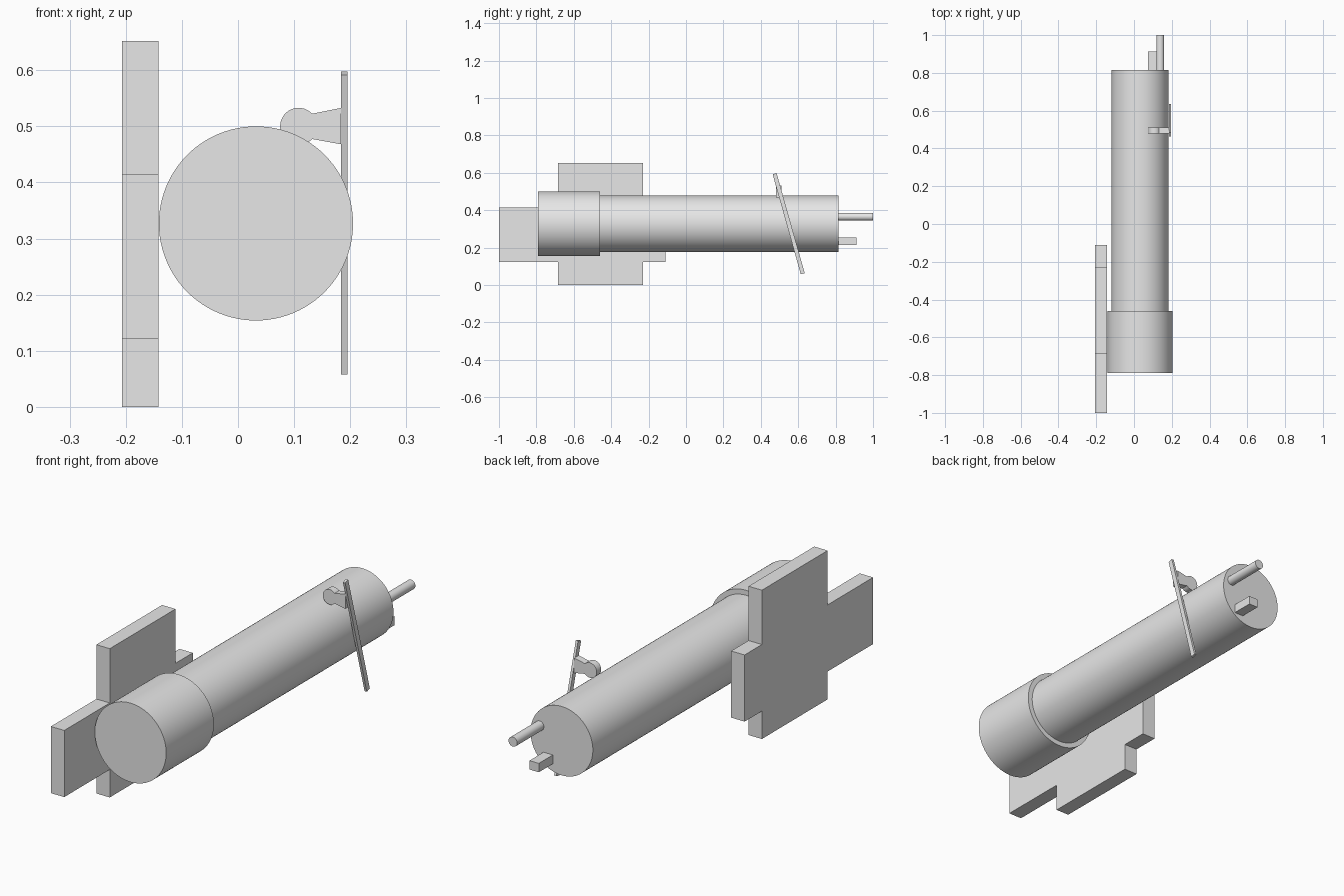
import bpy, bmesh, math
from mathutils import Vector

cube = bpy.data.objects.get("Cube")
if cube:
    bpy.data.objects.remove(cube, do_unlink=True)

# Single plain material
grey = bpy.data.materials.new("light_grey")
grey.use_nodes = True
COLOUR = (0.8, 0.8, 0.8, 1)
grey.diffuse_color = COLOUR
grey.node_tree.nodes["Principled BSDF"].inputs["Base Color"].default_value = COLOUR


def box(name, low, high, tilt=0):
    """Box between two corners, tilted about x."""
    low, high = Vector(low), Vector(high)
    bpy.ops.mesh.primitive_cube_add(size=1, location=(low + high) / 2)
    ob = bpy.context.object
    ob.name = name
    ob.scale = high - low
    ob.rotation_euler.x = tilt
    ob.data.materials.append(grey)
    return ob


def tube(name, x, z, radius, y0, y1, sides=96):
    """Smooth solid cylinder lying along y."""
    bpy.ops.mesh.primitive_cylinder_add(
        vertices=sides, radius=radius, depth=y1 - y0,
        location=(x, (y0 + y1) / 2, z), rotation=(math.pi / 2, 0, 0))
    ob = bpy.context.object
    ob.name = name
    ob.data.materials.append(grey)
    bpy.ops.object.shade_smooth_by_angle(angle=math.radians(30))
    return ob


def prism(name, points, axis, start, end):
    """Extrude a closed outline along x or y; points hold the other two axes."""
    def place(a, b):
        return (start, a, b) if axis == "x" else (a, start, b)
    bm = bmesh.new()
    face = bm.faces.new([bm.verts.new(place(*p)) for p in points])
    new = bmesh.ops.extrude_face_region(bm, geom=[face])["geom"]
    shift = Vector((end - start, 0, 0) if axis == "x" else (0, end - start, 0))
    bmesh.ops.translate(bm, vec=shift,
                        verts=[g for g in new if isinstance(g, bmesh.types.BMVert)])
    bmesh.ops.recalc_face_normals(bm, faces=bm.faces)
    mesh = bpy.data.meshes.new(name)
    bm.to_mesh(mesh)
    bm.free()
    ob = bpy.data.objects.new(name, mesh)
    bpy.context.collection.objects.link(ob)
    mesh.materials.append(grey)
    bpy.ops.object.select_all(action="DESELECT")
    ob.select_set(True)
    bpy.context.view_layer.objects.active = ob
    bpy.ops.object.shade_smooth_by_angle(angle=math.radians(20))
    return ob


# Barrel and wider front collar
AX, AZ = 0.032, 0.327
tube("main_barrel", AX, AZ, 0.151, -0.46, 0.815)
tube("front_collar", AX, AZ, 0.173, -0.79, -0.46)

# Cross-shaped side plate
Y0, Y1, Y2, Y3 = -1.0, -0.685, -0.23, -0.11
Z0, Z1, Z2, Z3 = 0.0, 0.122, 0.414, 0.652
prism("side_plate",
      [(Y0, Z1), (Y1, Z1), (Y1, Z0), (Y2, Z0), (Y2, Z1), (Y3, Z1),
       (Y3, Z2), (Y2, Z2), (Y2, Z3), (Y1, Z3), (Y1, Z2), (Y0, Z2)],
      "x", -0.207, -0.142)

# Rear pin and rear tab
tube("rear_pin", 0.139, 0.365, 0.021, 0.815, 1.0, 32)
box("rear_tab", (0.075, 0.815, 0.215), (0.12, 0.912, 0.254))

# Slanted thin lever
box("slanted_lever", (0.184, 0.538, 0.05), (0.195, 0.56, 0.605), math.radians(15.7))

# Round-ended grip joined to the lever
CX, CZ, R = 0.108, 0.5, 0.033
NECK = math.radians(43)
STEPS = 28
outline = []
for i in range(STEPS + 1):
    a = NECK + (2 * math.pi - 2 * NECK) * i / STEPS
    outline.append((CX + R * math.cos(a), CZ + R * math.sin(a)))
outline += [(0.184, 0.468), (0.184, 0.533)]
prism("lever_grip", outline, "y", 0.48, 0.511)
